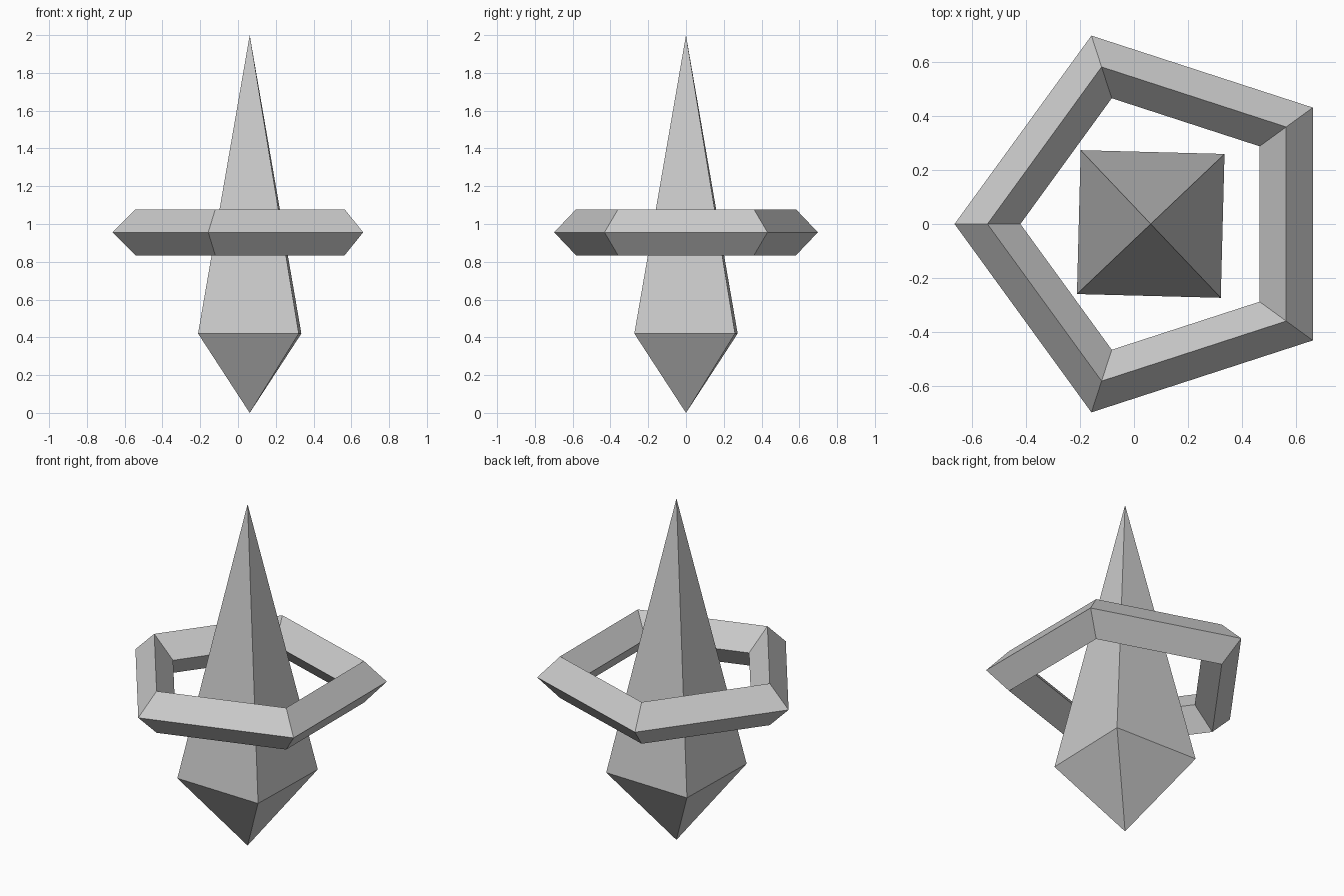
import bpy, bmesh
from math import radians, pi, cos, sin

if "Cube" in bpy.data.objects:
    bpy.data.objects.remove(bpy.data.objects["Cube"])

# Crystal: four-sided double pyramid, long point up
bm = bmesh.new()
top = bm.verts.new((0, 0, 2.0))
bottom = bm.verts.new((0, 0, 0))
belt = []
for i in range(4):
    a = radians(43.5 + 90 * i)
    belt.append(bm.verts.new((0.377 * cos(a), 0.377 * sin(a), 0.42)))
for i in range(4):
    a, b = belt[i], belt[(i + 1) % 4]
    bm.faces.new((a, b, top))
    bm.faces.new((b, a, bottom))
mesh = bpy.data.meshes.new("crystal")
bm.to_mesh(mesh)
bm.free()
crystal = bpy.data.objects.new("crystal", mesh)
crystal.location.x = 0.062
bpy.context.collection.objects.link(crystal)

# Floating pentagonal ring with a diamond cross-section
bpy.ops.mesh.primitive_torus_add(
    major_segments=5, minor_segments=4, major_radius=0.612, minor_radius=0.122,
    location=(0.069, 0, 0.956), rotation=(0, 0, pi))
ring = bpy.context.object
ring.name = "ring"
bpy.ops.object.shade_flat()
